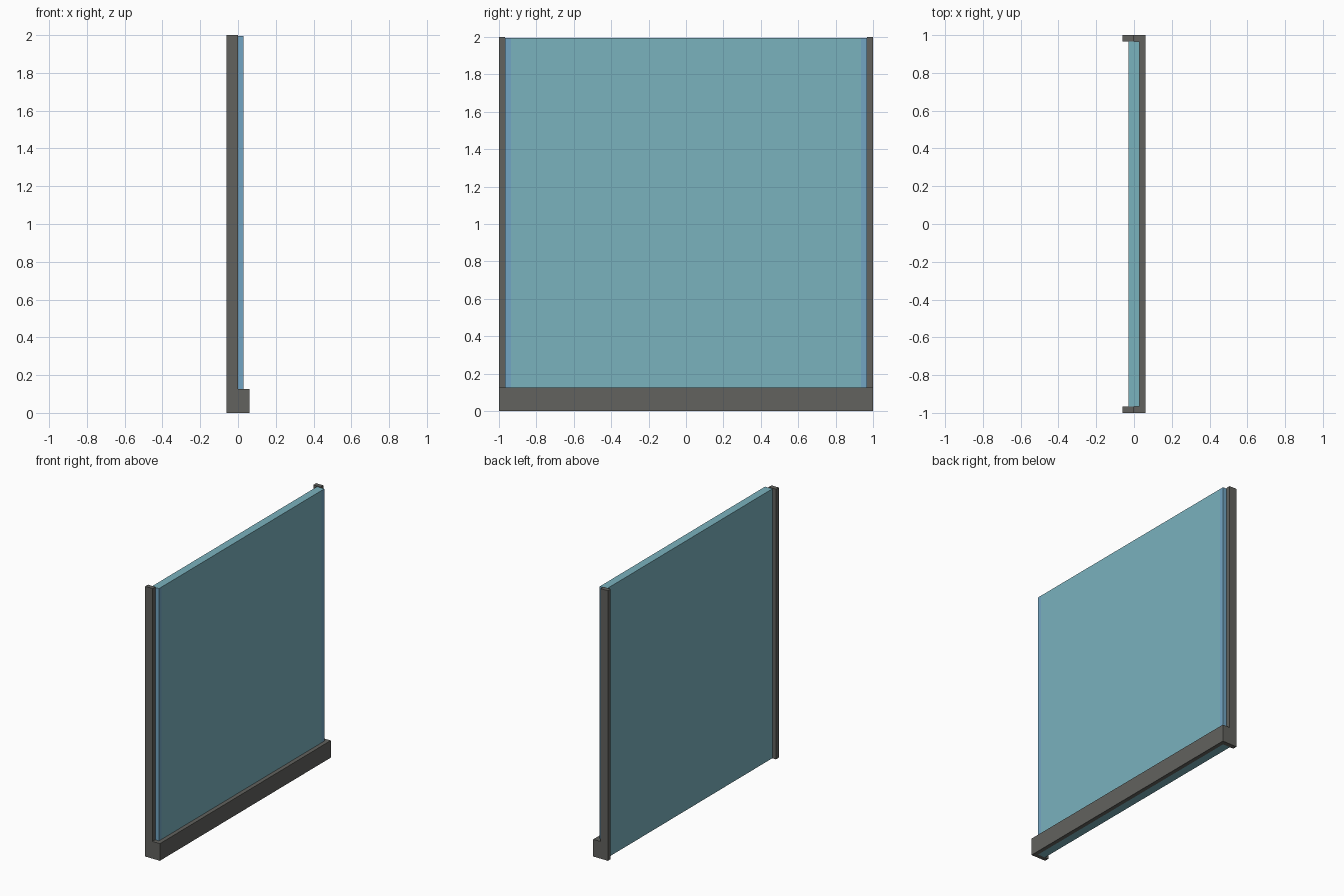
import bpy
import bmesh
from mathutils import Vector

cube = bpy.data.objects.get("Cube")
if cube:
    bpy.data.objects.remove(cube, do_unlink=True)


def material(name, rgb):
    m = bpy.data.materials.new(name)
    m.use_nodes = True
    m.diffuse_color = (*rgb, 1)
    m.node_tree.nodes["Principled BSDF"].inputs["Base Color"].default_value = (*rgb, 1)
    return m


grey = material("dark grey frame", (0.122, 0.122, 0.112))
teal = material("teal glass", (0.195, 0.445, 0.515))
blue = material("blue glass edge", (0.171, 0.376, 0.546))


def finish(bm, name, *mats):
    bmesh.ops.recalc_face_normals(bm, faces=bm.faces)
    mesh = bpy.data.meshes.new(name)
    bm.to_mesh(mesh)
    bm.free()
    for m in mats:
        mesh.materials.append(m)
    obj = bpy.data.objects.new(name, mesh)
    bpy.context.collection.objects.link(obj)
    return obj


def box_mesh(lo, hi):
    lo, hi = Vector(lo), Vector(hi)
    bm = bmesh.new()
    bmesh.ops.create_cube(bm, size=1)
    bmesh.ops.scale(bm, vec=hi - lo, verts=bm.verts)
    bmesh.ops.translate(bm, vec=(lo + hi) / 2, verts=bm.verts)
    return bm


INNER = 0.967   # inner face of the posts
STRIP = 0.935   # start of the edge strip on the glass
RAIL_H = 0.127

# End posts: L-shaped outline in x-z, extruded along y
outline = [(-0.06, 0), (0.06, 0), (0.06, RAIL_H), (0, RAIL_H), (0, 2), (-0.06, 2)]
for name, y0, y1 in (("front_post", -1, -INNER), ("back_post", INNER, 1)):
    bm = bmesh.new()
    face = bm.faces.new([bm.verts.new((x, y0, z)) for x, z in outline])
    ext = bmesh.ops.extrude_face_region(bm, geom=[face])
    moved = [v for v in ext["geom"] if isinstance(v, bmesh.types.BMVert)]
    bmesh.ops.translate(bm, vec=(0, y1 - y0, 0), verts=moved)
    finish(bm, name, grey)

# Bottom rail along the outer face of the glass
finish(box_mesh((0.03, -INNER, 0), (0.06, INNER, RAIL_H)), "bottom_rail", grey)

# Glass pane with blue ends and edge strips
bm = box_mesh((-0.03, -INNER, 0), (0.03, INNER, 1.995))
for y in (-STRIP, STRIP):
    bmesh.ops.bisect_plane(bm, geom=bm.verts[:] + bm.edges[:] + bm.faces[:],
                           plane_co=(0, y, 0), plane_no=(0, 1, 0))
bm.normal_update()
for f in bm.faces:
    at_edge = abs(f.calc_center_median().y) > STRIP
    if at_edge and (f.normal.x > 0.5 or abs(f.normal.y) > 0.5):
        f.material_index = 1
finish(bm, "glass_pane", teal, blue)
